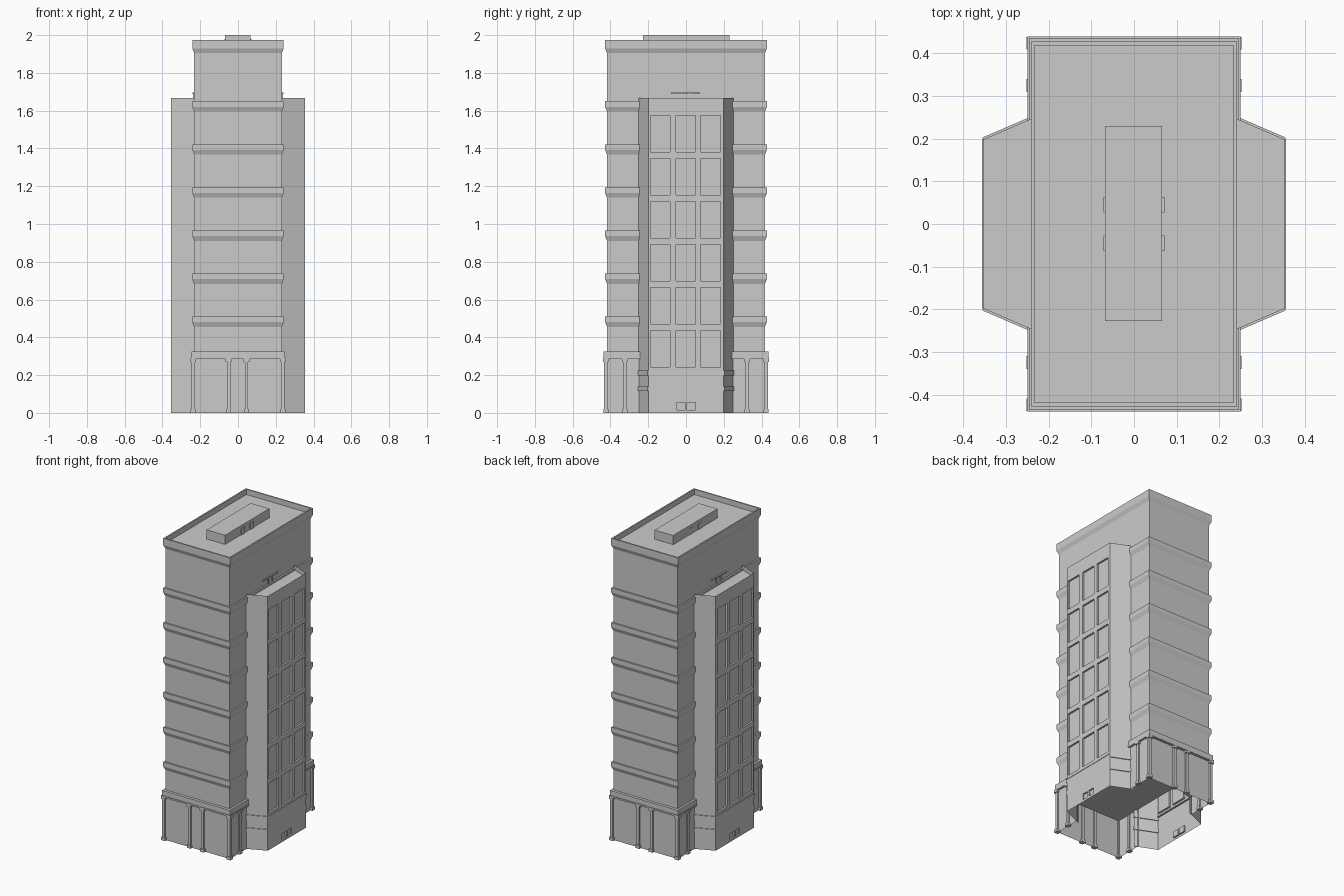
import bpy, bmesh
from mathutils import Vector

cube = bpy.data.objects.get("Cube")
if cube:
    bpy.data.objects.remove(cube)

stone = bpy.data.materials.new("grey_stone")
stone.use_nodes = True
stone.diffuse_color = (0.6, 0.6, 0.6, 1)
stone.node_tree.nodes["Principled BSDF"].inputs["Base Color"].default_value = (0.6, 0.6, 0.6, 1)


def finish(name, bm):
    bmesh.ops.remove_doubles(bm, verts=bm.verts, dist=0.0002)
    bmesh.ops.recalc_face_normals(bm, faces=bm.faces)
    mesh = bpy.data.meshes.new(name)
    bm.to_mesh(mesh)
    bm.free()
    mesh.materials.append(stone)
    obj = bpy.data.objects.new(name, mesh)
    bpy.context.collection.objects.link(obj)
    return obj


def add_box(bm, x, y, z):
    """Box spanning the given (low, high) ranges."""
    made = bmesh.ops.create_cube(bm, size=1)["verts"]
    for v in made:
        v.co = Vector(((a + b) / 2 + c * (b - a)) for (a, b), c in zip((x, y, z), v.co))


def box(name, x, y, z):
    bm = bmesh.new()
    add_box(bm, x, y, z)
    return finish(name, bm)


def sheet(bm, path, z0, z1):
    """Vertical wall strip along an open path."""
    for a, b in zip(path, path[1:]):
        bm.faces.new([bm.verts.new(p) for p in ((*a, z0), (*b, z0), (*b, z1), (*a, z1))])


def sink(bm, face, rim, depth):
    """Leave a rim around a flat roof and lower the middle."""
    bmesh.ops.inset_region(bm, faces=[face], thickness=rim)
    low = bmesh.ops.extrude_discrete_faces(bm, faces=[face])["faces"][0]
    bmesh.ops.translate(bm, verts=low.verts, vec=(0, 0, -depth))


# Tower shaft: stacked rings with a flared band at the head of each floor
HX, HY = 0.232, 0.418
FLARE = 0.01
TOP = 1.975
levels = [(0.25, 0)]
for k in range(6):
    band = 0.51 + 0.228 * k
    levels += [(band - 0.055, 0), (band - 0.03, FLARE), (band, FLARE), (band, 0)]
levels += [(TOP - 0.07, 0), (TOP - 0.045, FLARE), (TOP, FLARE)]

bm = bmesh.new()
rings = []
for z, e in levels:
    x, y = HX + e, HY + e
    rings.append([bm.verts.new(p) for p in ((-x, -y, z), (x, -y, z), (x, y, z), (-x, y, z))])
for lo, hi in zip(rings, rings[1:]):
    for i in range(4):
        j = (i + 1) % 4
        bm.faces.new((lo[i], lo[j], hi[j], hi[i]))
bm.faces.new(rings[0][::-1])
roof = bm.faces.new(rings[-1])
bm.normal_update()
sink(bm, roof, 0.013, 0.035)
finish("tower_shaft", bm)

# Rooftop plant room with side doors
box("roof_house", (-0.068, 0.066), (-0.228, 0.23), (TOP - 0.036, 2.0))
bm = bmesh.new()
for s in (-1, 1):
    for y in (-0.045, 0.045):
        add_box(bm, sorted((s * 0.06, s * 0.071)), (y - 0.018, y + 0.018), (TOP - 0.036, TOP + 0.005))
finish("roof_house_doors", bm)


# Podium at each end: hollow walls, cornice and slim columns
def column(bm, x, y):
    for r, z in ((0.014, (0, 0.02)), (0.009, (0.02, 0.27)), (0.015, (0.27, 0.288))):
        add_box(bm, (x - r, x + r), (y - r, y + r), z)


for s, end in ((-1, "front"), (1, "back")):
    bm = bmesh.new()
    sheet(bm, [(-0.236, s * 0.24), (-0.236, s * 0.422), (0.236, s * 0.422), (0.236, s * 0.24)], 0, 0.29)
    finish(end + "_podium_wall", bm)
    box(end + "_cornice", (-0.246, 0.246), sorted((s * 0.235, s * 0.436)), (0.29, 0.326))
    box(end + "_cornice_lip", (-0.25, 0.25), sorted((s * 0.235, s * 0.44)), (0.284, 0.294))
    bm = bmesh.new()
    for x in (-0.237, -0.05, 0.045, 0.237):
        column(bm, x, s * 0.424)
    for x in (-0.237, 0.237):
        column(bm, x, s * 0.325)
    finish(end + "_columns", bm)

# Side bays with recessed window grid, mirrored left and right
BAY_TOP = 1.667
IN_X, OUT_X = 0.215, 0.354
IN_Y, OUT_Y = 0.258, 0.198
WINDOW_Y = [(-0.188, -0.085), (-0.053, 0.051), (0.078, 0.182)]
WINDOW_Z = [(0.243 + 0.2275 * k, 0.437 + 0.2275 * k) for k in range(6)]
VENT_Y = [(-0.05, -0.006), (0.006, 0.05)]
VENT_Z = [(0.015, 0.055)]


def panel(bm, s, z_low, z_high, y_spans, z_spans, depth):
    """End wall section whose cells inside the spans are pushed in."""
    ys = sorted([-OUT_Y, OUT_Y] + [v for span in y_spans for v in span])
    zs = sorted([z_low, z_high] + [v for span in z_spans for v in span])
    for i in range(len(ys) - 1):
        for j in range(len(zs) - 1):
            corners = [(ys[i], zs[j]), (ys[i + 1], zs[j]), (ys[i + 1], zs[j + 1]), (ys[i], zs[j + 1])]
            face = bm.faces.new([bm.verts.new((s * OUT_X, y, z)) for y, z in corners])
            if i % 2 and j % 2:
                pane = bmesh.ops.extrude_discrete_faces(bm, faces=[face])["faces"][0]
                bmesh.ops.translate(bm, verts=pane.verts, vec=(-s * depth, 0, 0))


for s, side in ((-1, "right"), (1, "left")):
    bm = bmesh.new()
    split = 0.225
    panel(bm, s, split, BAY_TOP, WINDOW_Y, WINDOW_Z, 0.012)
    panel(bm, s, 0, split, VENT_Y, VENT_Z, 0.01)
    for t in (-1, 1):
        sheet(bm, [(s * IN_X, t * IN_Y), (s * OUT_X, t * OUT_Y)], 0, BAY_TOP)
    outline = [(IN_X, -IN_Y), (OUT_X, -OUT_Y), (OUT_X, OUT_Y), (IN_X, IN_Y)]
    cap = bm.faces.new([bm.verts.new((s * x, y, BAY_TOP)) for x, y in outline][::s])
    bm.normal_update()
    sink(bm, cap, 0.01, 0.03)
    finish(side + "_bay", bm)

    # String courses on the angled cheeks and thin ledge over the base
    bm = bmesh.new()
    for t in (-1, 1):
        for z0, z1 in ((0.115, 0.14), (0.198, 0.225)):
            a, b = Vector((s * IN_X, t * IN_Y)), Vector((s * OUT_X, t * OUT_Y))
            out = Vector((s * abs(b.y - a.y), t * abs(b.x - a.x))).normalized() * 0.005
            loop = [a - out, b - out, b + out, a + out]
            low = [bm.verts.new((*p, z0)) for p in loop]
            high = [bm.verts.new((*p, z1)) for p in loop]
            bm.faces.new(low[::-1])
            bm.faces.new(high)
            for i in range(4):
                j = (i + 1) % 4
                bm.faces.new((low[i], low[j], high[j], high[i]))
    finish(side + "_bay_courses", bm)
    box(side + "_bay_ledge", sorted((s * 0.345, s * 0.357)), (-OUT_Y, OUT_Y), (0.219, 0.225))

    # Terrace door and canopy above the bay roof
    bm = bmesh.new()
    add_box(bm, sorted((s * 0.22, s * 0.241)), (-0.08, 0.075), (1.688, 1.695))
    for y in (-0.024, 0.02):
        add_box(bm, sorted((s * 0.22, s * 0.238)), (y - 0.003, y + 0.003), (1.637, 1.69))
    finish(side + "_terrace_canopy", bm)
